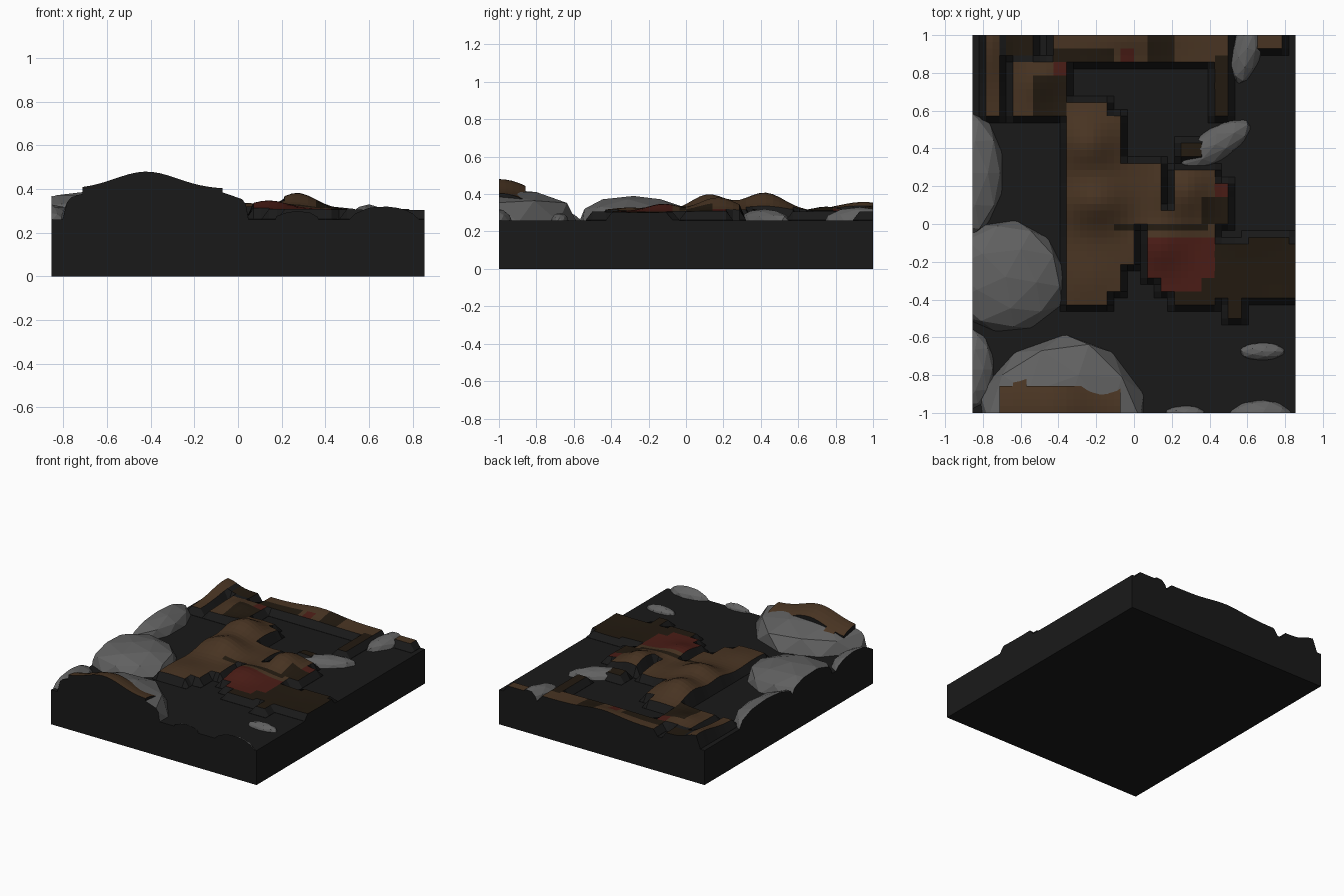
import bpy, bmesh, math, random
from mathutils import Vector, Matrix

if "Cube" in bpy.data.objects:
    bpy.data.objects.remove(bpy.data.objects["Cube"])

random.seed(4)
HX, HY, TOP = 0.855, 1.0, 0.26
NX, NY = 48, 56
DX, DY = 2 * HX / NX, 2 * HY / NY


def mat(name, c):
    m = bpy.data.materials.new(name)
    m.diffuse_color = (*c, 1)
    m.use_nodes = True
    m.node_tree.nodes["Principled BSDF"].inputs["Base Color"].default_value = m.diffuse_color
    return m


BLACK = mat("char_black", (0.01, 0.01, 0.01))
BROWN = mat("earth_brown", (0.065, 0.034, 0.016))
DARK = mat("dark_earth", (0.016, 0.010, 0.005))
RED = mat("dull_red", (0.07, 0.012, 0.008))
GREY = mat("rock_grey", (0.12, 0.12, 0.12))


def finish(bm, name, mats):
    bmesh.ops.recalc_face_normals(bm, faces=bm.faces[:])
    me = bpy.data.meshes.new(name)
    bm.to_mesh(me)
    bm.free()
    ob = bpy.data.objects.new(name, me)
    bpy.context.collection.objects.link(ob)
    for m in mats:
        me.materials.append(m)
    return ob


# ground slab
bm = bmesh.new()
bmesh.ops.create_cube(bm, size=1, matrix=Matrix.Translation((0, 0, TOP / 2)) @ Matrix.Diagonal((2 * HX, 2 * HY, TOP, 1)))
finish(bm, "ground_slab", [BLACK])


# rocks: faceted boulders trimmed flush with the slab sides, cut faces dark
def rock(name, x, y, rx, ry, top, turn=0.0, power=1.0):
    bm = bmesh.new()
    bmesh.ops.create_icosphere(bm, subdivisions=2, radius=1)
    rot = Matrix.Rotation(math.radians(turn), 3, 'Z')
    for v in bm.verts:
        z = math.copysign(abs(v.co.z) ** power, v.co.z)
        k = random.uniform(0.95, 1.03)
        p = rot @ Vector((v.co.x * rx * k, v.co.y * ry * k, 0))
        v.co = Vector((x + p.x, y + p.y, TOP - 0.01 + z * (top - TOP + 0.01)))
    for co, no in (((HX, 0, 0), (1, 0, 0)), ((-HX, 0, 0), (-1, 0, 0)), ((0, HY, 0), (0, 1, 0)),
                   ((0, -HY, 0), (0, -1, 0)), ((0, 0, TOP - 0.005), (0, 0, -1))):
        r = bmesh.ops.bisect_plane(bm, geom=bm.verts[:] + bm.edges[:] + bm.faces[:], plane_co=co,
                                   plane_no=no, clear_outer=True)
        edges = [e for e in r["geom_cut"] if isinstance(e, bmesh.types.BMEdge)]
        if edges:
            for f in bmesh.ops.contextual_create(bm, geom=edges)["faces"]:
                f.material_index = 1
    finish(bm, name, [GREY, BLACK])


rock("rock_west", -0.87, 0.27, 0.18, 0.34, 0.37, 0, 0.8)
rock("rock_middle_west", -0.68, -0.28, 0.33, 0.31, 0.39, -10, 0.85)
rock("rock_front", -0.37, -1.03, 0.46, 0.45, 0.43, 0, 0.7)
rock("rock_front_west", -0.86, -0.77, 0.12, 0.22, 0.33)
rock("rock_north_east", 0.60, 0.93, 0.08, 0.20, 0.33, -15)
rock("rock_east", 0.43, 0.42, 0.23, 0.09, 0.32, 32)
rock("rock_small", 0.68, -0.675, 0.125, 0.05, 0.30)
rock("rock_edge_a", 0.27, -1.0, 0.11, 0.04, 0.30)
rock("rock_edge_b", 0.67, -1.02, 0.17, 0.09, 0.325)


# earth patches: raised height field on a square grid
def inside(x, y, rects):
    return any(a < x < b and c < y < d for a, b, c, d in rects)


def patch(name, rects, height, low, dark=(), red=(), ring=True):
    mid = lambda i, j: (-HX + (i + 0.5) * DX, -HY + (j + 0.5) * DY)
    core = {(i, j) for i in range(NX) for j in range(NY) if inside(*mid(i, j), rects)}
    cells = set(core)
    if ring:
        cells |= {(i + a, j + b) for i, j in core for a in (-1, 0, 1) for b in (-1, 0, 1)
                  if 0 <= i + a < NX and 0 <= j + b < NY}
    raised = {(i + a, j + b) for i, j in core for a in (0, 1) for b in (0, 1)}
    bm = bmesh.new()
    vs = {}

    def vert(i, j):
        if (i, j) not in vs:
            x, y = -HX + i * DX, -HY + j * DY
            vs[i, j] = bm.verts.new((x, y, height(x, y) if (i, j) in raised else low))
        return vs[i, j]

    for i, j in cells:
        f = bm.faces.new([vert(i, j), vert(i + 1, j), vert(i + 1, j + 1), vert(i, j + 1)])
        x, y = mid(i, j)
        f.material_index = (0 if (i, j) not in core else 3 if inside(x, y, red)
                            else 2 if inside(x, y, dark) else 1)
    # skirt down into the ground
    edges = [e for e in bm.edges if e.is_boundary]
    r = bmesh.ops.extrude_edge_only(bm, edges=edges)["geom"]
    for g in r:
        if isinstance(g, bmesh.types.BMVert):
            g.co.z = low - 0.008
        elif isinstance(g, bmesh.types.BMFace):
            g.material_index = 0
    finish(bm, name, [BLACK, BROWN, DARK, RED])


# (x, y, height, x spread, y spread)
BUMPS = [(-0.2, 0.12, 0.09, 0.16, 0.13), (-0.24, 0.42, 0.10, 0.15, 0.15), (0.27, 0.17, 0.075, 0.12, 0.14),
         (0.14, -0.12, 0.04, 0.12, 0.12), (-0.25, -0.3, 0.02, 0.15, 0.15), (-0.78, 0.95, 0.05, 0.1, 0.2),
         (-0.5, 0.75, 0.025, 0.1, 0.1), (0.0, 1.0, 0.03, 0.2, 0.1), (0.7, -0.22, -0.012, 0.2, 0.2)]


def ground_height(x, y):
    return 0.308 + sum(h * math.exp(-((x - a) / s) ** 2 - ((y - b) / t) ** 2) for a, b, h, s, t in BUMPS)


centre = [(-.36, -.14, -.43, .65), (-.14, -.07, .28, .58), (-.36, .14, .0, .32), (-.36, -.07, -.36, .0),
          (-.36, 0, -.21, .02), (.07, .43, -.28, .08), (.21, .43, 0, .29), (.14, .43, -.35, -.2),
          (.43, .49, 0, .22)]
east = [(.21, .43, -.43, -.28), (.43, .86, -.39, -.12), (.62, .82, -.3, -.06), (.5, .57, -.5, -.38),
        (.25, .36, .34, .44)]
north = [(-.78, -.71, .58, 1), (-.64, -.36, .58, .86), (-.68, -.53, .89, 1), (-.43, .0, .86, 1),
         (-.07, .5, .87, 1), (.43, .5, .57, .9), (.64, .78, .93, 1)]
dark = east + [(-.53, -.36, .58, .79), (-.68, -.53, .89, 1), (.07, .22, .87, 1), (.43, .5, .57, .9),
               (-.43, -.1, .86, .92), (-.12, .4, -.05, -.01), (.36, .5, 0, .15)]
red = [(.07, .43, -.28, -.07), (.14, .36, -.35, -.28), (-.43, -.36, .79, .86), (-.07, 0, .87, .93),
       (.43, .5, .15, .22)]
patch("earth_patches", centre + east + north, ground_height, TOP + 0.002, dark, red)


# earth cap over the front rock
def cap_height(x, y):
    return 0.40 + 0.08 * math.exp(-((x + 0.42) / 0.2) ** 2) - 1.8 * (y + 1) ** 2


patch("rock_cap", [(-.72, -.07, -1, -.86), (-.64, -.57, -.87, -.79), (-.72, -.14, -1, -.85)],
      cap_height, 0.33, ring=False)
